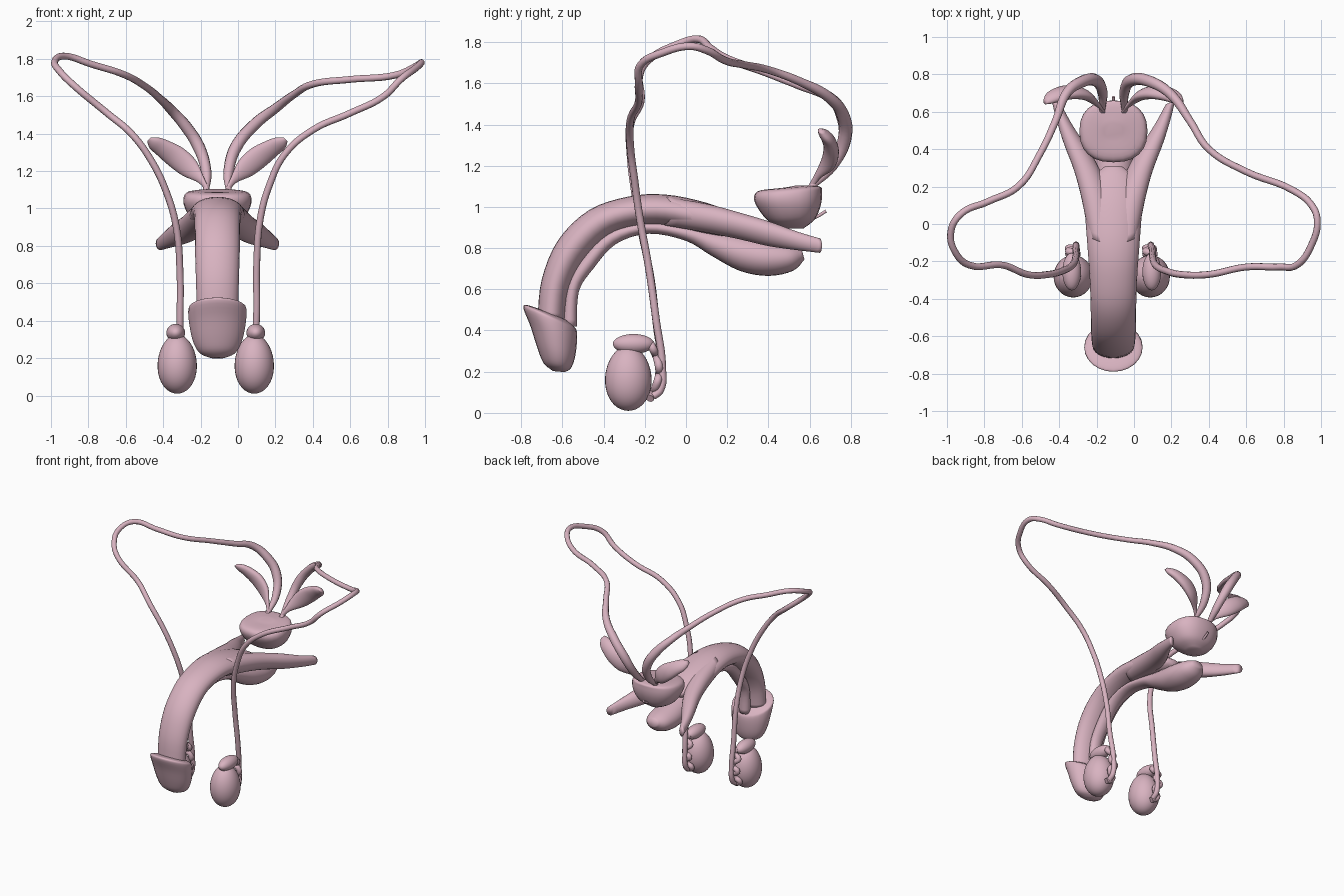
import bpy, bmesh, math
from mathutils import Vector as V

cube = bpy.data.objects.get("Cube")
if cube:
    bpy.data.objects.remove(cube)

MID = -0.11  # x of the symmetry plane of the central organs

pink = bpy.data.materials.new("tissue_pink")
pink.use_nodes = True
pink.diffuse_color = (0.69, 0.45, 0.53, 1)
pink.node_tree.nodes["Principled BSDF"].inputs["Base Color"].default_value = pink.diffuse_color


def finish(name, bm):
    bmesh.ops.recalc_face_normals(bm, faces=bm.faces)
    mesh = bpy.data.meshes.new(name)
    bm.to_mesh(mesh)
    bm.free()
    mesh.materials.append(pink)
    mesh.shade_smooth()
    ob = bpy.data.objects.new(name, mesh)
    bpy.context.collection.objects.link(ob)
    return ob


def spline(p, q, r, s, t):
    return 0.5 * (2 * q + (r - p) * t + (2 * p - 5 * q + 4 * r - s) * t * t
                  + (3 * q - p - 3 * r + s) * t ** 3)


def loft(name, rings, power=1.0, sides=24, steps=4):
    """Smooth skin over rings of (centre, half axis, half axis)."""
    n = len(rings)
    dense = []
    for i in range(n - 1):
        four = [rings[min(max(i + k, 0), n - 1)] for k in (-1, 0, 1, 2)]
        for j in range(steps):
            dense.append([spline(*(f[c] for f in four), j / steps) for c in range(3)])
    dense.append(rings[-1])
    bm = bmesh.new()
    loops = []
    for c, a, b in dense:
        loop = []
        for k in range(sides):
            u, w = (math.copysign(abs(f) ** power, f) for f in
                    (math.cos(math.tau * k / sides), math.sin(math.tau * k / sides)))
            loop.append(bm.verts.new(c + a * u + b * w))
        loops.append(loop)
    for lo, hi in zip(loops, loops[1:]):
        for k in range(sides):
            m = (k + 1) % sides
            bm.faces.new((lo[k], lo[m], hi[m], hi[k]))
    bm.faces.new(loops[0])
    bm.faces.new(loops[-1])
    return finish(name, bm)


def profile(name, rows, **kw):
    """Loft from side outline pairs: y1, z1, y2, z2, half width."""
    rings = []
    for y1, z1, y2, z2, w in rows:
        p, q = V((MID, y1, z1)), V((MID, y2, z2))
        rings.append(((p + q) / 2, V((w, 0, 0)), (p - q) / 2))
    return loft(name, rings, **kw)


def ellipsoid(name, centre, radii, taper=0.0):
    bm = bmesh.new()
    bmesh.ops.create_uvsphere(bm, u_segments=32, v_segments=20, radius=1)
    for v in bm.verts:
        s = 1 - taper * v.co.z
        v.co = V((v.co.x * radii[0] * s, v.co.y * radii[1] * s, v.co.z * radii[2])) + V(centre)
    return finish(name, bm)


def tube(name, points, radius, wide=()):
    """Round duct along a path; wide gives radius factors for the first points."""
    cu = bpy.data.curves.new(name, "CURVE")
    cu.dimensions = "3D"
    cu.bevel_depth = radius
    cu.bevel_resolution = 3
    cu.resolution_u = 6
    cu.use_fill_caps = True
    sp = cu.splines.new("BEZIER")
    sp.bezier_points.add(len(points) - 1)
    for i, (bp, co) in enumerate(zip(sp.bezier_points, points)):
        bp.co = co
        bp.handle_left_type = bp.handle_right_type = "AUTO"
        bp.radius = wide[i] if i < len(wide) else 1
    cu.materials.append(pink)
    ob = bpy.data.objects.new(name, cu)
    bpy.context.collection.objects.link(ob)
    bpy.ops.object.select_all(action="DESELECT")
    ob.select_set(True)
    bpy.context.view_layer.objects.active = ob
    bpy.ops.object.convert(target="MESH")
    bpy.context.object.data.shade_smooth()


# Central curved body, its lower column with bulb, and the cap
profile("shaft", [
    (-.72, .47, -.59, .45, .11), (-.70, .65, -.57, .60, .115),
    (-.62, .84, -.50, .74, .12), (-.47, .985, -.38, .86, .122),
    (-.28, 1.05, -.25, .905, .128), (-.1, 1.06, -.1, .91, .14),
    (.1, 1.02, .08, .87, .15), (.25, .96, .22, .85, .12), (.31, .92, .3, .87, .05)])
profile("lower_column_and_bulb", [
    (-.60, .42, -.53, .42, .04), (-.58, .62, -.52, .59, .045),
    (-.5, .76, -.45, .70, .05), (-.38, .88, -.34, .82, .05),
    (-.2, .93, -.18, .87, .055), (0, .91, 0, .835, .06),
    (.15, .88, .12, .765, .075), (.28, .86, .26, .69, .1),
    (.4, .84, .4, .665, .11), (.5, .82, .52, .69, .09), (.56, .8, .575, .745, .04)])
profile("cap", [
    (-.70, .50, -.58, .45, .10), (-.77, .523, -.545, .42, .145),
    (-.79, .51, -.53, .395, .156), (-.755, .42, -.53, .335, .15),
    (-.72, .31, -.54, .265, .13), (-.69, .24, -.56, .215, .095),
    (-.645, .203, -.59, .198, .035)])

# Gland with a flattened top and its small duct
profile("gland", [
    (.46, 1.09, .54, 1.105, .05), (.36, 1.08, .645, 1.1, .15),
    (.33, 1.05, .66, 1.075, .18), (.345, 1.0, .655, 1.01, .175),
    (.4, .93, .625, .94, .13), (.47, .895, .57, .895, .05)], power=0.85)
tube("gland_duct", [(MID, .57, .93), (MID, .63, .95), (MID, .68, .98)], .008)

# Paired roots and leaf-shaped vesicles, mirrored about the middle
root = [(.06, -.1, .98, .07, .07), (.085, .1, .945, .085, .07),
        (.125, .25, .91, .085, .065), (.19, .4, .87, .075, .06),
        (.26, .54, .835, .045, .045), (.305, .65, .812, .025, .035)]
leaf = [(.05, .60, 1.09, .012, .012), (.085, .64, 1.15, .02, .016),
        (.15, .69, 1.215, .055, .03), (.22, .705, 1.275, .062, .035),
        (.285, .695, 1.32, .052, .035), (.335, .675, 1.35, .04, .03),
        (.365, .655, 1.37, .015, .015)]
for side, s in (("left", 1), ("right", -1)):
    loft(side + "_root", [(V((MID + s * x, y, z)), V((s * w, w * .4, 0)), V((0, 0, h)))
                          for x, y, z, w, h in root])
    loft(side + "_vesicle", [(V((MID + s * x, y, z)), V((-s * .68, -.2, .7)) * w, V((0, h, 0)))
                             for x, y, z, w, h in leaf])

# Egg-shaped glands with a cap lobe and a wavy tail behind
for side, x in (("left", .087), ("right", -.325)):
    s = 1 if side == "left" else -1
    ellipsoid(side + "_egg", (x, -.28, .168), (.105, .113, .158), .06)
    ellipsoid(side + "_lobe", (x + s * .008, -.255, .335), (.05, .1, .048))
    tube(side + "_lobe_tail", [
        (x + .025 * math.sin(i * 2.2), -.175 + .045 * math.sin(math.pi * i / 9), .34 - .03 * i)
        for i in range(10)], .02)

# Long looping ducts
left_path = [
    (-.05, .60, 1.09), (-.05, .71, 1.2), (-.01, .77, 1.33), (.09, .76, 1.45),
    (.20, .69, 1.535), (.30, .55, 1.61), (.40, .40, 1.665), (.60, .28, 1.69),
    (.85, .18, 1.715), (.95, .10, 1.76), (.98, .02, 1.78), (.95, -.11, 1.75),
    (.87, -.22, 1.69), (.78, -.23, 1.6), (.60, -.23, 1.51), (.40, -.27, 1.42),
    (.25, -.27, 1.29), (.17, -.25, 1.13), (.12, -.225, .95), (.10, -.18, .7),
    (.10, -.145, .45), (.09, -.115, .22), (.09, -.125, .11), (.09, -.16, .08)]
right_path = [
    (-.17, .60, 1.09), (-.17, .71, 1.2), (-.21, .77, 1.33), (-.28, .76, 1.44),
    (-.36, .70, 1.53), (-.42, .55, 1.59), (-.50, .38, 1.655), (-.62, .20, 1.72),
    (-.78, .12, 1.77), (-.93, .05, 1.815), (-.98, -.05, 1.785), (-.95, -.16, 1.73),
    (-.88, -.22, 1.66), (-.70, -.22, 1.51), (-.57, -.27, 1.4), (-.46, -.27, 1.25),
    (-.38, -.25, 1.08), (-.33, -.22, .9), (-.31, -.17, .65), (-.31, -.14, .4),
    (-.31, -.115, .22), (-.31, -.125, .11), (-.31, -.16, .08)]
swell = (.8, 1.5, 1.8, 1.7, 1.4, 1.1)
tube("left_duct", left_path, .0185, swell)
tube("right_duct", right_path, .0185, swell)
